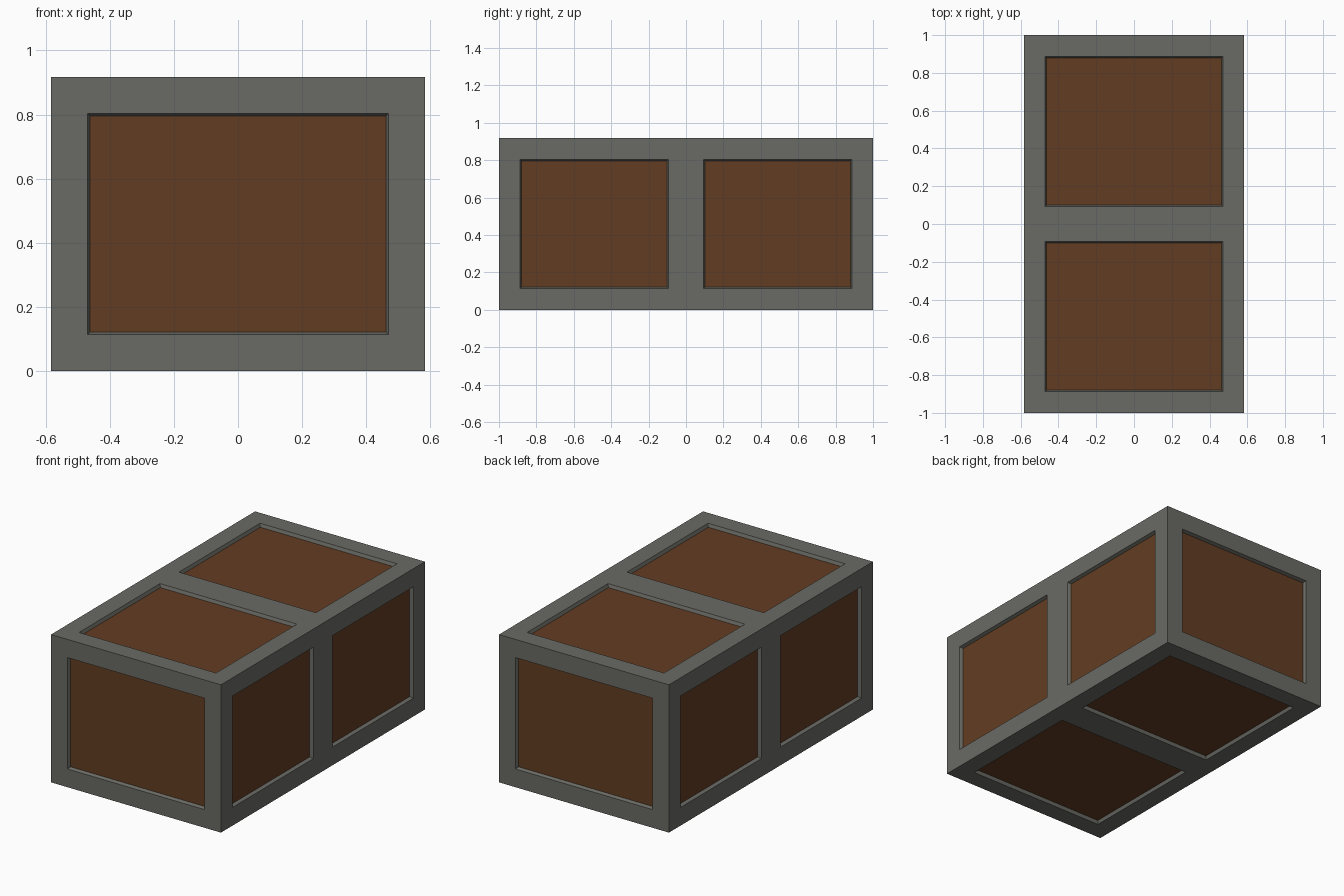
import bpy, bmesh
from mathutils import Vector

if "Cube" in bpy.data.objects:
    bpy.data.objects.remove(bpy.data.objects["Cube"])

HALF = Vector((0.583, 1.0, 0.4585))   # half size of the crate
BORDER = 0.113                        # frame width along the outer edges
MID = 0.093                           # half width of the middle rib
TAPER, DEPTH = 0.008, 0.02            # slope and depth of the recessed panels


def material(name, rgb):
    m = bpy.data.materials.new(name)
    m.diffuse_color = (*rgb, 1.0)
    m.use_nodes = True
    m.node_tree.nodes["Principled BSDF"].inputs["Base Color"].default_value = m.diffuse_color
    return m


# solid box standing on the ground
bm = bmesh.new()
bmesh.ops.create_cube(bm, size=2.0)
for v in bm.verts:
    v.co = Vector(a * b for a, b in zip(v.co, HALF))

# cut the frame lines on every side
cuts = [(i, s * (HALF[i] - BORDER)) for i in range(3) for s in (-1, 1)]
cuts += [(1, -MID), (1, MID)]
for axis, pos in cuts:
    co, no = Vector(), Vector()
    co[axis], no[axis] = pos, 1.0
    bmesh.ops.bisect_plane(bm, geom=bm.verts[:] + bm.edges[:] + bm.faces[:],
                           plane_co=co, plane_no=no)


def is_panel(face):
    # a panel lies inside the border on both in-plane axes and off the middle rib
    c = face.calc_center_median()
    axis = max(range(3), key=lambda i: abs(face.normal[i]))
    inside = all(abs(c[i]) < HALF[i] - BORDER for i in range(3) if i != axis)
    return inside and (axis == 1 or abs(c.y) > MID)


# the end sides carry one wide panel each: remove cuts that are not needed
bm.normal_update()
panels = [f for f in bm.faces if is_panel(f)]

# recess the panels with slightly sloped walls
bmesh.ops.inset_individual(bm, faces=panels, thickness=TAPER, depth=-DEPTH,
                           use_even_offset=True)
for f in panels:
    f.material_index = 1

bmesh.ops.translate(bm, verts=bm.verts, vec=(0, 0, HALF.z))
mesh = bpy.data.meshes.new("crate")
bm.to_mesh(mesh)
bm.free()
mesh.materials.append(material("grey frame", (0.143, 0.146, 0.128)))
mesh.materials.append(material("brown panel", (0.124, 0.046, 0.016)))
crate = bpy.data.objects.new("crate", mesh)
bpy.context.collection.objects.link(crate)
